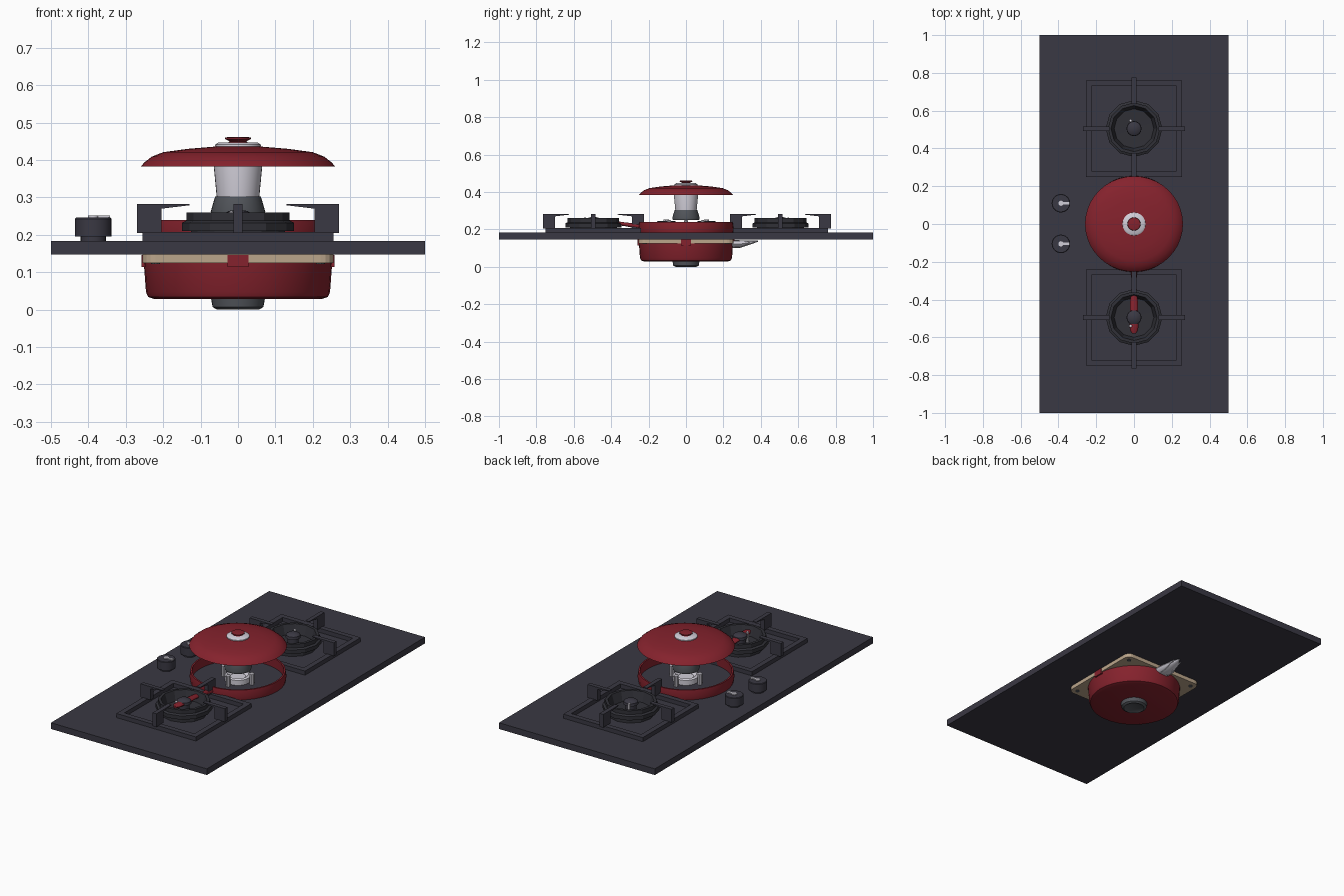
import bpy, bmesh, math
from mathutils import Vector, Matrix

cube = bpy.data.objects.get("Cube")
if cube:
    bpy.data.objects.remove(cube, do_unlink=True)


def material(name, rgb):
    m = bpy.data.materials.new(name)
    m.use_nodes = True
    m.diffuse_color = (*rgb, 1)
    m.node_tree.nodes["Principled BSDF"].inputs["Base Color"].default_value = (*rgb, 1)
    return m


CHARCOAL = material("charcoal", (0.042, 0.040, 0.056))
IRON = material("cast iron", (0.030, 0.030, 0.038))
RED = material("deep red", (0.235, 0.016, 0.026))
CREAM = material("cream", (0.50, 0.38, 0.26))
STEEL = material("dark steel", (0.085, 0.092, 0.105))
SILVER = material("silver", (0.64, 0.62, 0.69))


def finish(name, bm, mat, smooth=0):
    bmesh.ops.recalc_face_normals(bm, faces=bm.faces[:])
    mesh = bpy.data.meshes.new(name)
    bm.to_mesh(mesh)
    bm.free()
    mesh.materials.append(mat)
    ob = bpy.data.objects.new(name, mesh)
    bpy.context.collection.objects.link(ob)
    if smooth:
        bpy.ops.object.select_all(action='DESELECT')
        ob.select_set(True)
        bpy.context.view_layer.objects.active = ob
        bpy.ops.object.shade_smooth_by_angle(angle=math.radians(smooth))
    return ob


def box(name, lo, hi, mat):
    bm = bmesh.new()
    lo, hi = Vector(lo), Vector(hi)
    size = Matrix.Diagonal((*(hi - lo), 1))
    bmesh.ops.create_cube(bm, size=1, matrix=Matrix.Translation((lo + hi) / 2) @ size)
    return finish(name, bm, mat)


def lathe(name, profile, mat, centre=(0, 0), sides=32, closed=False, smooth=35, sx=1):
    """Spin an (r, z) profile; a closed profile makes a hollow ring."""
    bm = bmesh.new()
    rings = []
    for r, z in profile:
        if r == 0:
            rings.append([bm.verts.new((*centre, z))] * sides)
            continue
        rings.append([bm.verts.new((centre[0] + sx * r * math.cos(math.tau * i / sides),
                                    centre[1] + r * math.sin(math.tau * i / sides), z))
                      for i in range(sides)])
    pairs = list(zip(rings, rings[1:])) + ([(rings[-1], rings[0])] if closed else [])
    for a, b in pairs:
        for i in range(sides):
            j = (i + 1) % sides
            bm.faces.new(list(dict.fromkeys((a[i], a[j], b[j], b[i]))))
    return finish(name, bm, mat, smooth)


def prism(name, outline, depth, mat, matrix):
    """Extrude a 2D outline along local z, centred, then place it."""
    bm = bmesh.new()
    f = bm.faces.new([bm.verts.new((x, y, -depth / 2)) for x, y in outline])
    out = bmesh.ops.extrude_face_region(bm, geom=[f])
    bmesh.ops.translate(bm, vec=(0, 0, depth),
                        verts=[v for v in out["geom"] if isinstance(v, bmesh.types.BMVert)])
    bmesh.ops.transform(bm, matrix=matrix, verts=bm.verts[:])
    return finish(name, bm, mat)


def loft(name, stations, mat, sides=12):
    """Tube along y through (y, z, half width, half height) stations."""
    bm = bmesh.new()
    rings = [[bm.verts.new((w * math.cos(math.tau * i / sides), y,
                            z + h * math.sin(math.tau * i / sides))) for i in range(sides)]
             for y, z, w, h in stations]
    for a, b in zip(rings, rings[1:]):
        for i in range(sides):
            j = (i + 1) % sides
            bm.faces.new((a[i], a[j], b[j], b[i]))
    bm.faces.new(rings[0])
    bm.faces.new(rings[-1])
    return finish(name, bm, mat, 40)


# Counter slab
box("counter_slab", (-0.5, -1, 0.147), (0.5, 1, 0.183), CHARCOAL)

# Two gas burners, each with a square frame, four grate arms and a bowl
UPRIGHT = Matrix.Rotation(math.pi / 2, 4, 'X')
ARM = [(0.27, 0.205), (0.27, 0.282), (0.13, 0.282), (0.13, 0.279), (0.205, 0.27), (0.205, 0.205)]
for label, cy in (("front", -0.495), ("back", 0.505)):
    for s, side in ((-1, "right"), (1, "left")):
        a, b = sorted((s * 0.225, s * 0.255))
        box(f"{label}_frame_{side}", (a, cy - 0.255, 0.18), (b, cy + 0.255, 0.207), CHARCOAL)
        name = "near" if s < 0 else "far"
        box(f"{label}_frame_{name}", (-0.225, cy + a, 0.18), (0.225, cy + b, 0.207), CHARCOAL)
    for k in range(4):
        place = Matrix.Translation((0, cy, 0)) @ Matrix.Rotation(k * math.pi / 2, 4, 'Z') @ UPRIGHT
        prism(f"{label}_grate_arm_{k + 1}", ARM, 0.024, CHARCOAL, place)
    lathe(f"{label}_burner_bowl",
          [(0.125, 0.18), (0.125, 0.21), (0.15, 0.21), (0.15, 0.232), (0.138, 0.238),
           (0.138, 0.26), (0.122, 0.26), (0.105, 0.205), (0, 0.2)],
          IRON, (0, cy), 12, smooth=25)
    lathe(f"{label}_burner_cap",
          [(0.03, 0.2), (0.03, 0.235), (0.04, 0.24), (0.038, 0.255), (0.025, 0.264), (0, 0.267)],
          CHARCOAL, (0, cy), 16)
    lathe(f"{label}_igniter", [(0.008, 0.2), (0.008, 0.26), (0, 0.265)], SILVER,
          (-0.018, cy + (0.042 if cy > 0 else -0.045)), 8)

# Control knobs with a light pointer
for label, cy in (("front", -0.105), ("back", 0.11)):
    lathe(f"{label}_knob_stem", [(0.034, 0.18), (0.034, 0.2)], CHARCOAL, (-0.387, cy), 20)
    lathe(f"{label}_knob", [(0, 0.196), (0.049, 0.196), (0.049, 0.243), (0.046, 0.246), (0, 0.246)],
          CHARCOAL, (-0.387, cy), 24)
    box(f"{label}_knob_pointer", (-0.39, cy - 0.007, 0.245), (-0.342, cy + 0.007, 0.252), SILVER)
    lathe(f"{label}_knob_dot", [(0.014, 0.245), (0.014, 0.252), (0, 0.252)], SILVER, (-0.387, cy), 12)

# Body below the counter
lathe("lower_pot", [(0, 0.028), (0.222, 0.028), (0.24, 0.034), (0.246, 0.047), (0.252, 0.127), (0, 0.127)],
      RED, sides=40)
lathe("base_foot", [(0, 0.004), (0.05, 0.004), (0.056, 0), (0.068, 0.007), (0.072, 0.03)], STEEL)

# Rounded square mounting plate with a screw in each corner
corner = [(sx * 0.22 + 0.035 * math.cos(a), sy * 0.22 + 0.035 * math.sin(a))
          for q, (sx, sy) in enumerate(((1, 1), (-1, 1), (-1, -1), (1, -1)))
          for a in ((q + t / 4) * math.pi / 2 for t in range(5))]
prism("mounting_plate", corner, 0.022, CREAM, Matrix.Translation((0, 0, 0.136)))
for sx in (-1, 1):
    for sy in (-1, 1):
        lathe("plate_screw", [(0, 0.122), (0.012, 0.122), (0.012, 0.13)], STEEL,
              (sx * 0.22, sy * 0.22), 10)
for k in range(4):
    turn = Matrix.Rotation(k * math.pi / 2, 4, 'Z') @ Matrix.Translation((0.248, 0, 0.13))
    prism("plate_clip", [(-0.015, -0.028), (0.01, -0.028), (0.01, 0.028), (-0.015, 0.028)],
          0.032, RED, turn)

# Fluted nozzle behind the lower pot
loft("nozzle", [(0.23, 0.122, 0.05, 0.022), (0.29, 0.122, 0.046, 0.02),
                (0.34, 0.13, 0.028, 0.012), (0.385, 0.138, 0.006, 0.004)], SILVER)
for s in (-1, 1):
    prism("nozzle_fin", [(0.24, 0.1), (0.3, 0.106), (0.37, 0.135), (0.24, 0.142)], 0.008, SILVER,
          Matrix.Translation((s * 0.022, 0, 0)) @ Matrix.Rotation(math.pi / 2, 4, 'Z') @ UPRIGHT)

# Open collar above the counter, with its handle
lathe("upper_collar", [(0.25, 0.18), (0.255, 0.205), (0.25, 0.24), (0.241, 0.24), (0.243, 0.18)],
      RED, sides=40, closed=True)
loft("handle", [(-0.24, 0.215, 0.016, 0.014), (-0.33, 0.228, 0.013, 0.01),
                (-0.4, 0.238, 0.02, 0.01), (-0.52, 0.246, 0.024, 0.011),
                (-0.56, 0.248, 0.022, 0.011), (-0.58, 0.248, 0.01, 0.006)], RED)

# Inner fittings on the counter
lathe("inner_seat", [(0.068, 0.18), (0.068, 0.212), (0.055, 0.217), (0.04, 0.205), (0, 0.205)], SILVER)
for k in range(4):
    a = k * math.pi / 2
    lathe("inner_stud", [(0.012, 0.18), (0.012, 0.244), (0.007, 0.25), (0, 0.25)], SILVER,
          (0.09 * math.cos(a), 0.09 * math.sin(a)), 10)

# Raised column and domed lid
lathe("column_base", [(0, 0.25), (0.07, 0.25), (0.073, 0.262), (0.061, 0.303), (0, 0.303)], STEEL)
lathe("column", [(0.057, 0.302), (0.065, 0.385), (0.062, 0.43)], SILVER)
lathe("lid", [(0, 0.437), (0.06, 0.436), (0.13, 0.43), (0.195, 0.421), (0.225, 0.409),
              (0.245, 0.393), (0.253, 0.383), (0.246, 0.383), (0.215, 0.405), (0.13, 0.422), (0, 0.427)],
      RED, sides=40, sx=1.025)
lathe("lid_collar", [(0.062, 0.43), (0.061, 0.441), (0.052, 0.447), (0, 0.447)], SILVER, sides=20)
lathe("lid_knob", [(0.03, 0.444), (0.022, 0.45), (0.035, 0.456), (0.034, 0.46), (0.025, 0.462), (0, 0.462)],
      RED, sides=20)
